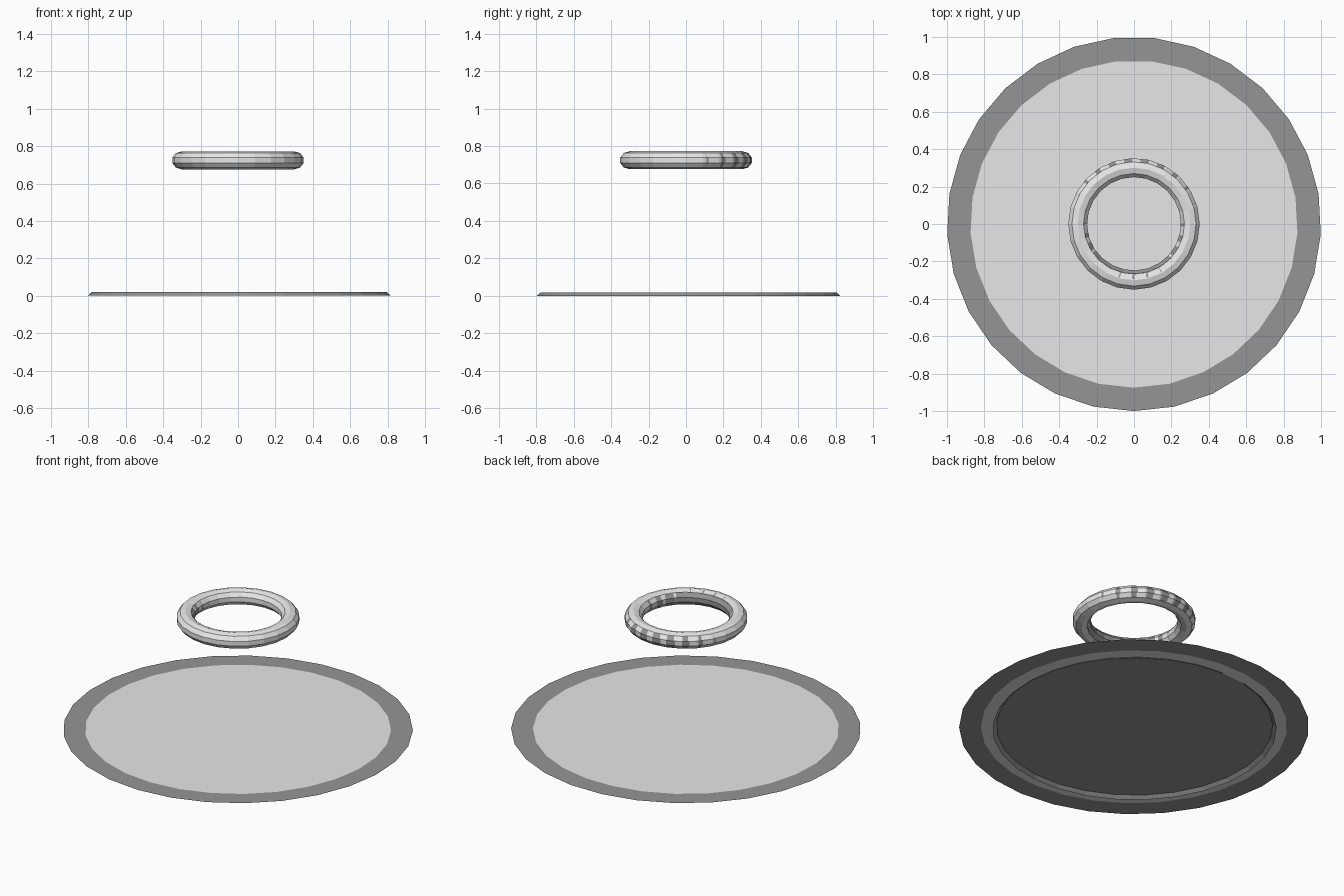
import bpy, bmesh, math
from mathutils import Matrix

if "Cube" in bpy.data.objects:
    bpy.data.objects.remove(bpy.data.objects["Cube"])


def material(name, v):
    m = bpy.data.materials.new(name)
    m.diffuse_color = (v, v, v, 1)
    m.use_nodes = True
    m.node_tree.nodes["Principled BSDF"].inputs["Base Color"].default_value = m.diffuse_color
    return m


LIGHT = material("light grey", 0.8)
DARK = material("dark grey", 0.3)
SIDES = 29


def lathe(name, profile, mat, sides=SIDES, start=-90, centre=(0, 0), closed=False):
    """Spin a list of (radius, z) points; radius 0 is not used, see fill below."""
    bm = bmesh.new()
    rings = []
    for r, z in profile:
        ring = []
        for i in range(sides):
            a = math.radians(start) + math.tau * i / sides
            ring.append(bm.verts.new((centre[0] + r * math.cos(a),
                                      centre[1] + r * math.sin(a), z)))
        rings.append(ring)
    pairs = list(zip(rings, rings[1:]))
    if closed:
        pairs.append((rings[-1], rings[0]))
    for a, b in pairs:
        for i in range(sides):
            j = (i + 1) % sides
            bm.faces.new((a[i], a[j], b[j], b[i]))
    if not closed and name != "outer_rim":
        bm.faces.new(rings[-1])      # flat cap on the last ring
    me = bpy.data.meshes.new(name)
    bm.to_mesh(me)
    bm.free()
    me.materials.append(mat)
    ob = bpy.data.objects.new(name, me)
    bpy.context.collection.objects.link(ob)
    return ob


def torus(name, major, minor, z, mat, centre=(0, 0), start=-90):
    pts = [(major + minor * 1.1 * math.cos(math.tau * (k + .5) / 10),
            z + minor * math.sin(math.tau * (k + .5) / 10)) for k in range(10)]
    return lathe(name, pts, mat, 24, start, centre, True)


# flat base: dark rim around a light disc
lathe("outer_rim", [(1.0, 0.022), (0.875, 0.022)], DARK)
lathe("base_disc", [(0.875, 0.022)], LIGHT)

# shallow dark tray under the disc, open at the bottom
lathe("under_tray", [(0.812, 0.0), (0.79, 0.019)], DARK, start=-60, centre=(0.006, 0.012))

# floating ring, with a dark core that just shows at the back
torus("floating_ring", 0.301, 0.048, 0.724, LIGHT)
torus("ring_core", 0.300, 0.0465, 0.724, DARK, (0.0, 0.003), -87)
